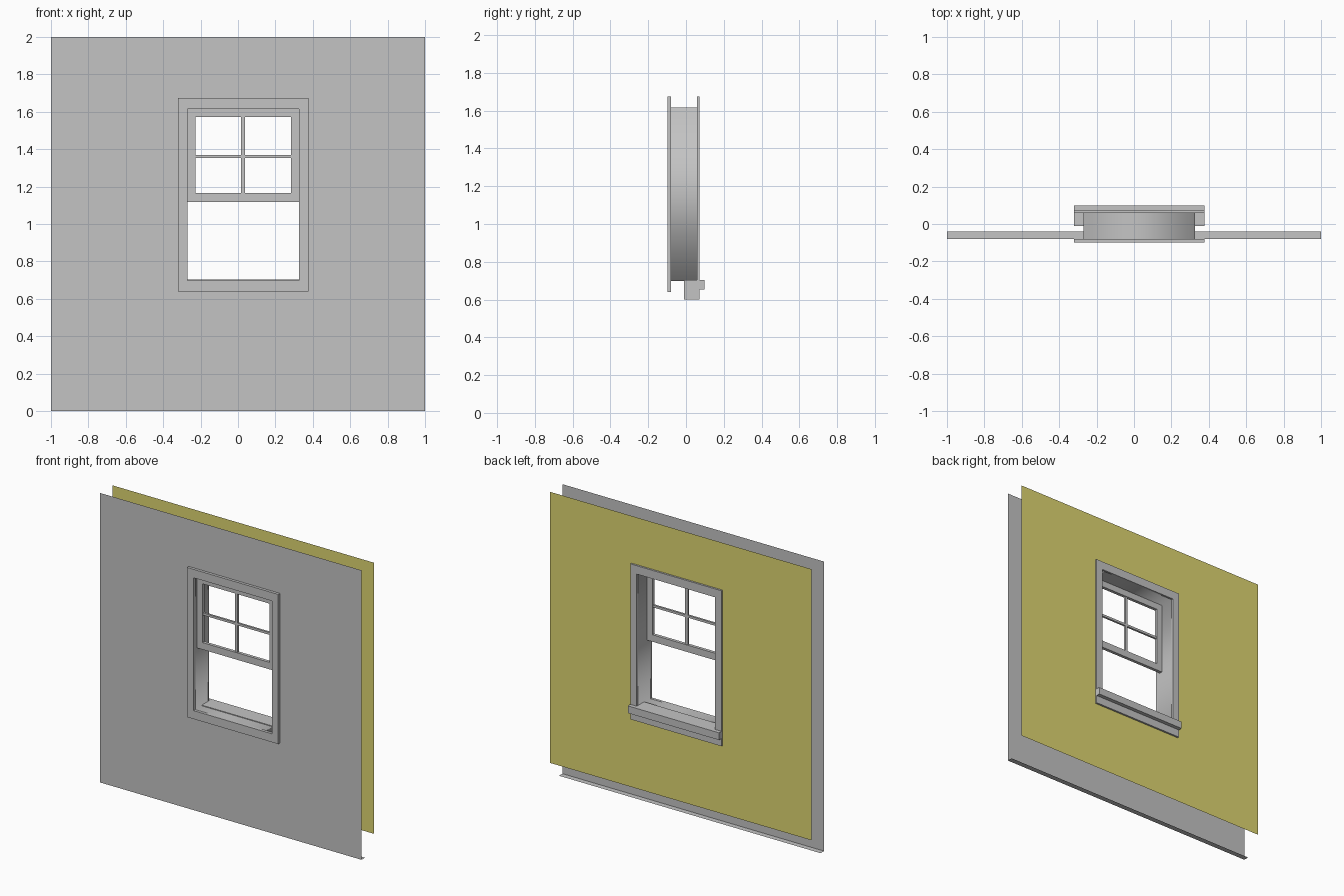
import bpy
import bmesh

if "Cube" in bpy.data.objects:
    bpy.data.objects.remove(bpy.data.objects["Cube"], do_unlink=True)


def material(name, rgb):
    m = bpy.data.materials.new(name)
    m.use_nodes = True
    m.diffuse_color = (*rgb, 1)
    m.node_tree.nodes["Principled BSDF"].inputs["Base Color"].default_value = (*rgb, 1)
    return m


GREY = material("trim grey", (0.55, 0.55, 0.55))
YELLOW = material("inside wall yellow", (0.73, 0.67, 0.165))


def finish(name, bm, mat, smooth=False):
    mesh = bpy.data.meshes.new(name)
    bm.to_mesh(mesh)
    bm.free()
    mesh.materials.append(mat)
    for p in mesh.polygons:
        p.use_smooth = smooth
    ob = bpy.data.objects.new(name, mesh)
    bpy.context.collection.objects.link(ob)
    return ob


def loop(bm, rect, y):
    """Four corners of a (left, right, bottom, top) rectangle at depth y."""
    l, r, b, t = rect
    return [bm.verts.new((x, y, z)) for x, z in ((l, b), (r, b), (r, t), (l, t))]


def bridge(bm, a, b):
    for i in range(len(a)):
        j = (i + 1) % len(a)
        bm.faces.new((a[i], a[j], b[j], b[i]))


def frame(name, outer, inner, y0, y1=None, mat=GREY):
    """Rectangular ring: flat sheet at y0, or solid from y0 to y1."""
    bm = bmesh.new()
    loops = [loop(bm, outer, y0), loop(bm, inner, y0)]
    if y1 is not None:
        loops += [loop(bm, inner, y1), loop(bm, outer, y1)]
        loops.append(loops[0])
    for a, b in zip(loops, loops[1:]):
        bridge(bm, a, b)
    if y1 is not None:
        bmesh.ops.recalc_face_normals(bm, faces=bm.faces)
    elif y0 > 0:
        bmesh.ops.reverse_faces(bm, faces=bm.faces)
    return finish(name, bm, mat)


def extrude_x(name, profile, x0, x1, mat=GREY):
    """Closed (y, z) profile extruded along x."""
    bm = bmesh.new()
    a, b = ([bm.verts.new((x, y, z)) for y, z in profile] for x in (x0, x1))
    bridge(bm, a, b)
    bm.faces.new(a)
    bm.faces.new(b)
    bmesh.ops.recalc_face_normals(bm, faces=bm.faces)
    return finish(name, bm, mat)


def box(name, rect, y0, y1):
    l, r, b, t = rect
    return extrude_x(name, [(y0, b), (y1, b), (y1, t), (y0, t)], l, r)


# Main dimensions
L, R, B, T = OPENING = (-0.27, 0.327, 0.698, 1.616)
CL, CR, CB, CT = CASING = (-0.321, 0.376, 0.64, 1.674)
OUT, IN = -0.079, 0.058

# Wall sheets, with a narrow lip under the outside one
frame("outside_wall", (-1, 1, 0, 2), OPENING, OUT)
frame("inside_wall", (-1, 1, 0.127, 2), OPENING, IN, mat=YELLOW)
bm = bmesh.new()
bm.faces.new([bm.verts.new((x, y, 0)) for x, y in
              ((-1, OUT), (1, OUT), (1, -0.041), (-1, -0.041))])
finish("wall_bottom_lip", bm, GREY)

# Jamb lining, softly shaded
bm = bmesh.new()
bridge(bm, loop(bm, OPENING, IN), loop(bm, OPENING, OUT))
finish("jamb_lining", bm, GREY, smooth=True)

# Outside casing
frame("outside_casing", CASING, OPENING, -0.098, OUT)

# Inside casing: two legs and a head
for name, rect in (("right", (CL, L, B, T)), ("left", (R, CR, B, T)),
                   ("head", (CL, CR, T, CT))):
    box("inside_casing_" + name, rect, IN, 0.071)

# Stool and apron in one stepped profile
extrude_x("window_stool",
          [(-0.01, 0.6), (0.071, 0.6), (0.071, 0.653), (0.098, 0.653),
           (0.098, 0.703), (-0.01, 0.703)], CL, CR)

# Raised sash with cross bars
PANE = (-0.228, 0.284, 1.166, 1.572)
frame("sash_frame", (L, R, 1.118, T), PANE, -0.062, -0.04)
box("sash_upright_bar", (0.017, 0.037, PANE[2], PANE[3]), -0.058, -0.044)
box("sash_cross_bar", (PANE[0], PANE[1], 1.354, 1.37), -0.058, -0.044)
